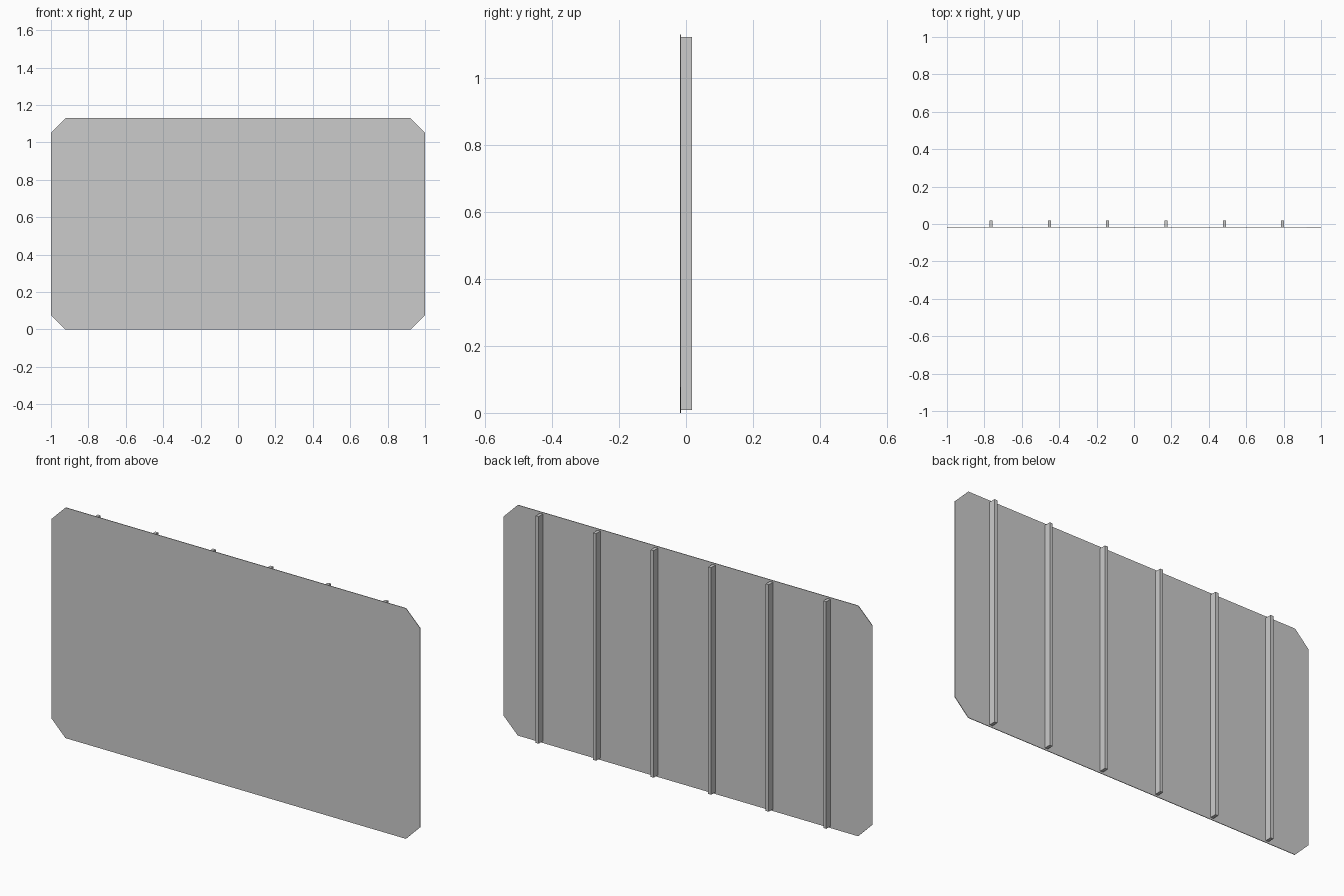
import bpy, bmesh

if "Cube" in bpy.data.objects:
    bpy.data.objects.remove(bpy.data.objects["Cube"])

W, H, C = 1.0, 1.13, 0.077      # half width, height, corner cut
Y_FRONT, Y_BACK, Y_RIB = -0.018, -0.015, 0.018


def add_object(name, bm):
    bmesh.ops.recalc_face_normals(bm, faces=bm.faces)
    mesh = bpy.data.meshes.new(name)
    bm.to_mesh(mesh)
    bm.free()
    obj = bpy.data.objects.new(name, mesh)
    bpy.context.collection.objects.link(obj)
    return obj


def extrude_profile(name, points, y0, y1):
    """Extrude an xz outline from y0 to y1."""
    bm = bmesh.new()
    face = bm.faces.new([bm.verts.new((x, y0, z)) for x, z in points])
    geom = bmesh.ops.extrude_face_region(bm, geom=[face])["geom"]
    for v in geom:
        if isinstance(v, bmesh.types.BMVert):
            v.co.y = y1
    return add_object(name, bm)


# Thin sheet with clipped corners
half = [(W - C, 0), (W, C), (W, H - C), (W - C, H)]
outline = half + [(-x, z) for x, z in reversed(half)]
extrude_profile("panel", outline, Y_FRONT, Y_BACK)

# Six vertical ribs on the back
for i in range(6):
    x = -0.765 + 0.312 * i
    w = 0.008
    rib = [(x - w, 0.009), (x + w, 0.009), (x + w, 1.122), (x - w, 1.122)]
    extrude_profile(f"back_rib_{i + 1}", rib, Y_BACK, Y_RIB)
